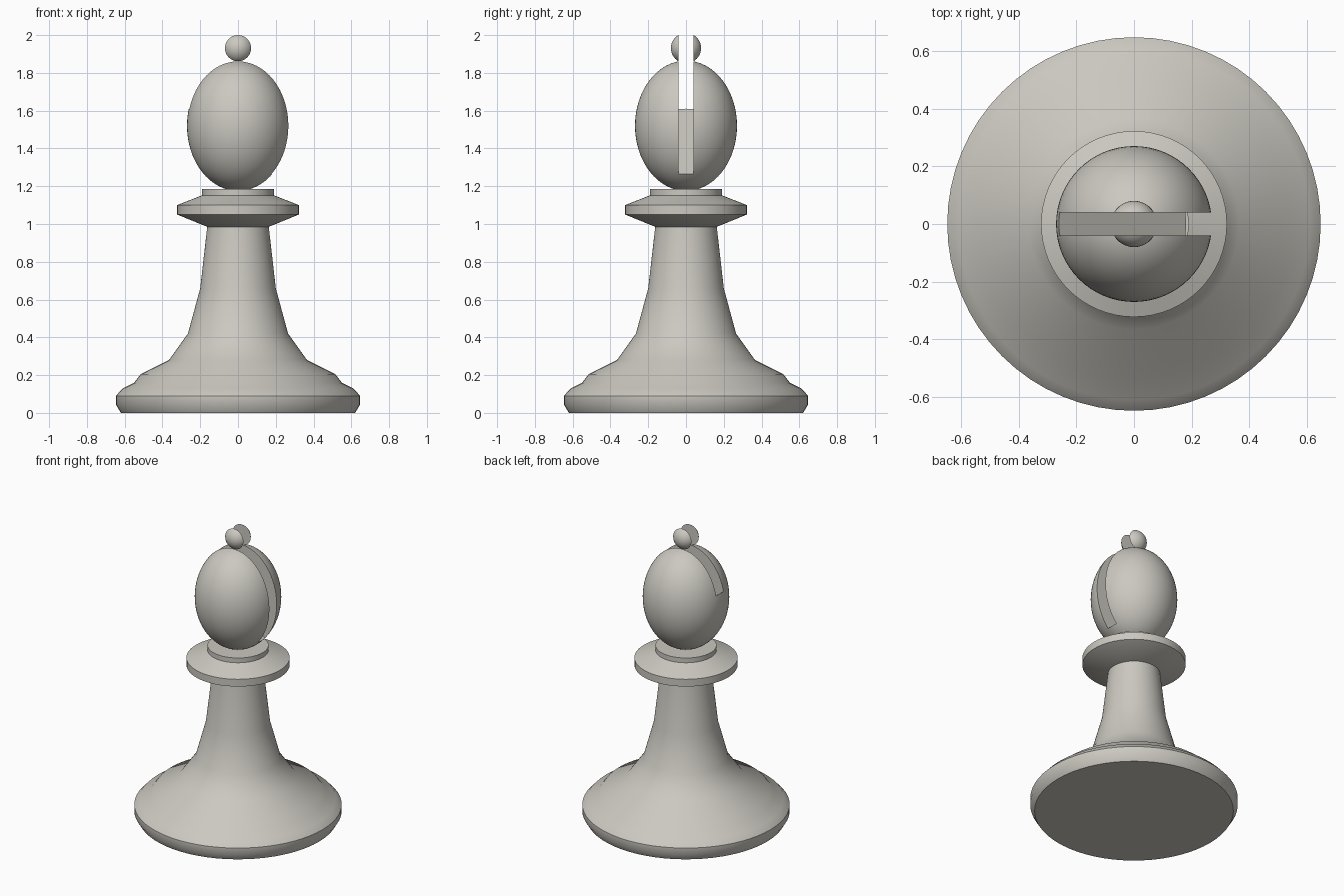
import bpy, bmesh, math
from mathutils import Vector

default = bpy.data.objects.get("Cube")
if default:
    bpy.data.objects.remove(default, do_unlink=True)

SIDES = 64
stone = bpy.data.materials.new("warm grey stone")
stone.use_nodes = True
colour = (0.60, 0.58, 0.53, 1)
stone.diffuse_color = colour
stone.node_tree.nodes["Principled BSDF"].inputs["Base Color"].default_value = colour


def lathe(name, profile):
    """Spin an (r, z) profile around the z axis into a closed solid."""
    bm = bmesh.new()
    verts = [bm.verts.new((r, 0, z)) for r, z in profile]
    edges = [bm.edges.new(pair) for pair in zip(verts, verts[1:])]
    bmesh.ops.spin(bm, geom=verts + edges, cent=(0, 0, 0), axis=(0, 0, 1),
                   angle=math.tau, steps=SIDES, use_duplicate=False)
    bmesh.ops.remove_doubles(bm, verts=bm.verts, dist=0.0001)
    bmesh.ops.holes_fill(bm, edges=bm.edges, sides=0)
    bmesh.ops.recalc_face_normals(bm, faces=bm.faces)
    mesh = bpy.data.meshes.new(name)
    bm.to_mesh(mesh)
    bm.free()
    obj = bpy.data.objects.new(name, mesh)
    bpy.context.collection.objects.link(obj)
    mesh.materials.append(stone)
    return obj


def egg(radius, height, centre, steps):
    """Half ellipse profile from bottom pole to top pole."""
    angles = [math.pi * i / steps for i in range(steps + 1)]
    return [(radius * math.sin(a), centre - height * math.cos(a)) for a in angles]


def smooth(obj):
    bpy.ops.object.select_all(action='DESELECT')
    obj.select_set(True)
    bpy.context.view_layer.objects.active = obj
    bpy.ops.object.shade_smooth_by_angle(angle=math.radians(35))


# Turned foot and stem
stem = lathe("base_and_stem", [
    (0.62, 0), (0.647, 0.045), (0.647, 0.09), (0.61, 0.13), (0.55, 0.16),
    (0.515, 0.205), (0.365, 0.28), (0.265, 0.42), (0.20, 0.66), (0.163, 0.985)])

# Flared collar under the head
collar = lathe("collar", [
    (0.163, 0.985), (0.322, 1.05), (0.322, 1.10), (0.19, 1.152), (0.19, 1.185)])

# Egg-shaped head and the ball on top
head = lathe("head", egg(0.27, 0.345, 1.52, 32))
ball = lathe("finial_ball", egg(0.08, 0.08, 1.931, 20))

# Sloping slot cut: deep on the left, shallow on the right
low, high = Vector((0.185, 0, 1.26)), Vector((-0.26, 0, 1.61))
along = (low - high).normalized()
up = Vector((-along.z, 0, along.x))
middle = (low + high) / 2
bm = bmesh.new()
bmesh.ops.create_cube(bm, size=1)
for v in bm.verts:
    x, y, z = v.co
    v.co = middle + along * (2 * x) + up * (z + 0.5) + Vector((0, 0.08 * y, 0))
bmesh.ops.recalc_face_normals(bm, faces=bm.faces)
mesh = bpy.data.meshes.new("slot_cutter")
bm.to_mesh(mesh)
bm.free()
cutter = bpy.data.objects.new("slot_cutter", mesh)
bpy.context.collection.objects.link(cutter)
cutter.hide_render = True
cutter.display_type = 'WIRE'

for part in (stem, collar, head, ball):
    if part in (head, ball):
        cut = part.modifiers.new("slot", 'BOOLEAN')
        cut.operation = 'DIFFERENCE'
        cut.solver = 'EXACT'
        cut.object = cutter
        bpy.ops.object.select_all(action='DESELECT')
        part.select_set(True)
        bpy.context.view_layer.objects.active = part
        bpy.ops.object.modifier_apply(modifier=cut.name)
    smooth(part)

# The cutter has done its work
bpy.data.objects.remove(cutter, do_unlink=True)
